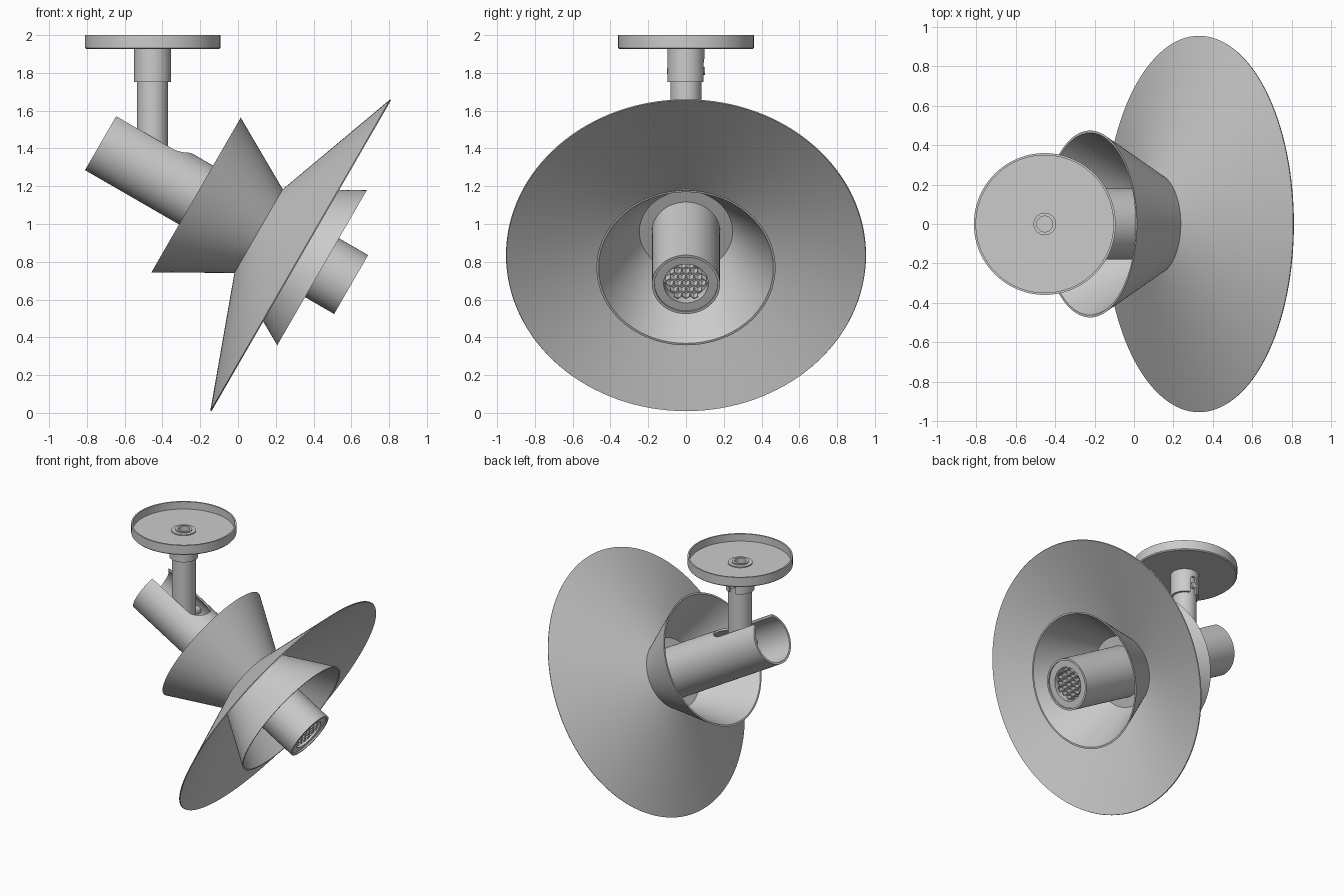
import bpy, bmesh, math
from mathutils import Matrix, Vector

if "Cube" in bpy.data.objects:
    bpy.data.objects.remove(bpy.data.objects["Cube"], do_unlink=True)

grey = bpy.data.materials.new("satin grey")
grey.use_nodes = True
COLOUR = (0.6, 0.6, 0.6, 1)
grey.diffuse_color = COLOUR
grey.node_tree.nodes["Principled BSDF"].inputs["Base Color"].default_value = COLOUR

# Frames: the lamp axis tilts 30 degrees downward, the mount hangs vertically
LAMP = Matrix.Translation((-0.72, 0, 1.441)) @ Matrix.Rotation(math.radians(120), 4, 'Y')
MOUNT = Matrix.Translation((-0.452, 0, 0))
END = 1.523          # lamp tube length


def finish(name, bm, frame, angle=30):
    bmesh.ops.remove_doubles(bm, verts=bm.verts, dist=1e-5)
    bmesh.ops.recalc_face_normals(bm, faces=bm.faces)
    mesh = bpy.data.meshes.new(name)
    bm.to_mesh(mesh)
    bm.free()
    mesh.materials.append(grey)
    obj = bpy.data.objects.new(name, mesh)
    bpy.context.collection.objects.link(obj)
    obj.matrix_world = frame
    smooth(obj, angle)
    return obj


def smooth(obj, angle=30):
    bpy.ops.object.select_all(action='DESELECT')
    obj.select_set(True)
    bpy.context.view_layer.objects.active = obj
    bpy.ops.object.shade_smooth_by_angle(angle=math.radians(angle))


def lathe(name, profile, frame, sides=96, closed=True):
    """Turn a (radius, height) outline around the local z axis."""
    bm = bmesh.new()
    rings = []
    for i in range(sides):
        a = math.tau * i / sides
        rings.append([bm.verts.new((r * math.cos(a), r * math.sin(a), h)) for r, h in profile])
    n = len(profile)
    for i in range(sides):
        a, b = rings[i], rings[(i + 1) % sides]
        for k in range(n if closed else n - 1):
            m = (k + 1) % n
            if profile[k][0] == 0 and profile[m][0] == 0:
                continue
            bm.faces.new((a[k], b[k], b[m], a[m]))
    return finish(name, bm, frame)


def rod(name, radius, start, stop, sides=32):
    """Solid round bar between two world points."""
    a, b = Vector(start), Vector(stop)
    bm = bmesh.new()
    bmesh.ops.create_cone(bm, cap_ends=True, segments=sides, radius1=radius,
                          radius2=radius, depth=(b - a).length)
    turn = (b - a).to_track_quat('Z', 'Y').to_matrix().to_4x4()
    return finish(name, bm, Matrix.Translation((a + b) / 2) @ turn)


def slot_cutter(half, low, centre, near, far, frame):
    """Round-ended slot in the local yz plane, extruded along x."""
    bm = bmesh.new()
    pts = [(-half, low), (half, low)]
    for i in range(25):
        a = math.pi * i / 24
        pts.append((half * math.cos(a), centre + half * math.sin(a)))
    face = bm.faces.new([bm.verts.new((near, y, z)) for y, z in pts])
    out = bmesh.ops.extrude_face_region(bm, geom=[face])
    bmesh.ops.translate(bm, vec=(far - near, 0, 0),
                        verts=[g for g in out["geom"] if isinstance(g, bmesh.types.BMVert)])
    return finish("slot_cutter", bm, frame)


def cut(obj, cutter):
    cutter.hide_render = True
    bpy.context.view_layer.update()
    mod = obj.modifiers.new("slot", 'BOOLEAN')
    mod.operation, mod.object = 'DIFFERENCE', cutter
    mod.solver = 'EXACT'
    bpy.ops.object.select_all(action='DESELECT')
    obj.select_set(True)
    bpy.context.view_layer.objects.active = obj
    bpy.ops.object.modifier_apply(modifier=mod.name)
    bpy.data.objects.remove(cutter, do_unlink=True)
    smooth(obj)


# Lamp tube: hollow at the rear, stepped recess at the front
tube = lathe("lamp_tube", [
    (0, 0.55), (0.165, 0.55), (0.165, 0), (0.18, 0), (0.18, END), (0.166, END),
    (0.166, END - 0.01), (0.118, END - 0.01), (0.118, END - 0.07), (0, END - 0.07)], LAMP)
cut(tube, slot_cutter(0.1, -0.1, 0.34, -0.03, -0.3, LAMP))

# Honeycomb louvre: open hexagonal cells in the front recess
bm = bmesh.new()
PITCH = 0.043
for row in range(-3, 4):
    for col in range(-4, 5):
        cx = (col + 0.5 * (row % 2)) * PITCH
        cy = row * PITCH * math.sqrt(0.75)
        if math.hypot(cx, cy) > 0.1:
            continue
        loops = []
        for radius, depth in ((PITCH / math.sqrt(3), 0.065), (PITCH / math.sqrt(3), 0.02),
                              (0.02, 0.02), (0.02, 0.065)):
            loops.append([bm.verts.new((cy + radius * math.sin(math.tau * (k + 0.5) / 6 - math.pi / 6 + math.pi / 6 + math.pi / 6 - math.pi / 6 + math.pi / 6 - math.pi / 6 + math.pi / 2 - math.pi / 6 - math.pi / 3),
                                        cx + radius * math.cos(math.tau * (k + 0.5) / 6),
                                        END - depth)) for k in range(6)])
        for a, b in zip(loops, loops[1:]):
            for k in range(6):
                m = (k + 1) % 6
                bm.faces.new((a[k], a[m], b[m], b[k]))
finish("honeycomb_louvre", bm, LAMP)

# Shades: a double cone pinched at the waist, and one wide cone around it
lathe("double_cone_shade", [(0.473, 0.575), (0.256, 0.957), (0.474, 1.345),
                            (0.462, 1.345), (0.244, 0.957), (0.461, 0.575)], LAMP, 128)
lathe("wide_shade", [(0.25, 0.955), (0.953, 1.212), (0.95, 1.218), (0.25, 0.964)], LAMP, 128)
lathe("waist_plate", [(0.17, 0.95), (0.25, 0.95), (0.25, 0.962), (0.17, 0.962)], LAMP)

# Ceiling canopy: shallow dish, open at the top
lathe("ceiling_canopy", [(0.04, 1.926), (0.352, 1.926), (0.359, 1.933), (0.359, 2.0),
                         (0.348, 2.0), (0.348, 1.945), (0.04, 1.945)], MOUNT)
lathe("canopy_nut", [(0.05, 1.944), (0.084, 1.944), (0.084, 1.952), (0.05, 1.952)], MOUNT, 48)
lathe("threaded_nipple", [(0.04, 1.9), (0.057, 1.9), (0.057, 1.96), (0.04, 1.96)], MOUNT, 48)

# Hollow stem, with a collar that is slotted at the back
lathe("stem", [(0, 1.27), (0.082, 1.27), (0.082, 1.93), (0.04, 1.93),
               (0.04, 1.75), (0, 1.75)], MOUNT, 64)
collar = lathe("stem_collar", [(0.08, 1.751), (0.098, 1.751), (0.098, 1.926), (0.08, 1.926)],
               MOUNT, 64)
cut(collar, slot_cutter(0.028, 1.7, 1.85, 0.05, 0.15,
                        MOUNT @ Matrix.Rotation(math.pi / 2, 4, 'Z')))

# Set screws in the collar and the pivot pin in the lamp tube
rod("back_screw", 0.022, (-0.452, 0.05, 1.81), (-0.452, 0.1, 1.81))
rod("front_screw", 0.017, (-0.452, -0.05, 1.81), (-0.452, -0.0995, 1.81))
rod("pivot_pin", 0.03, (-0.452, -0.168, 1.287), (-0.452, 0.168, 1.287))
